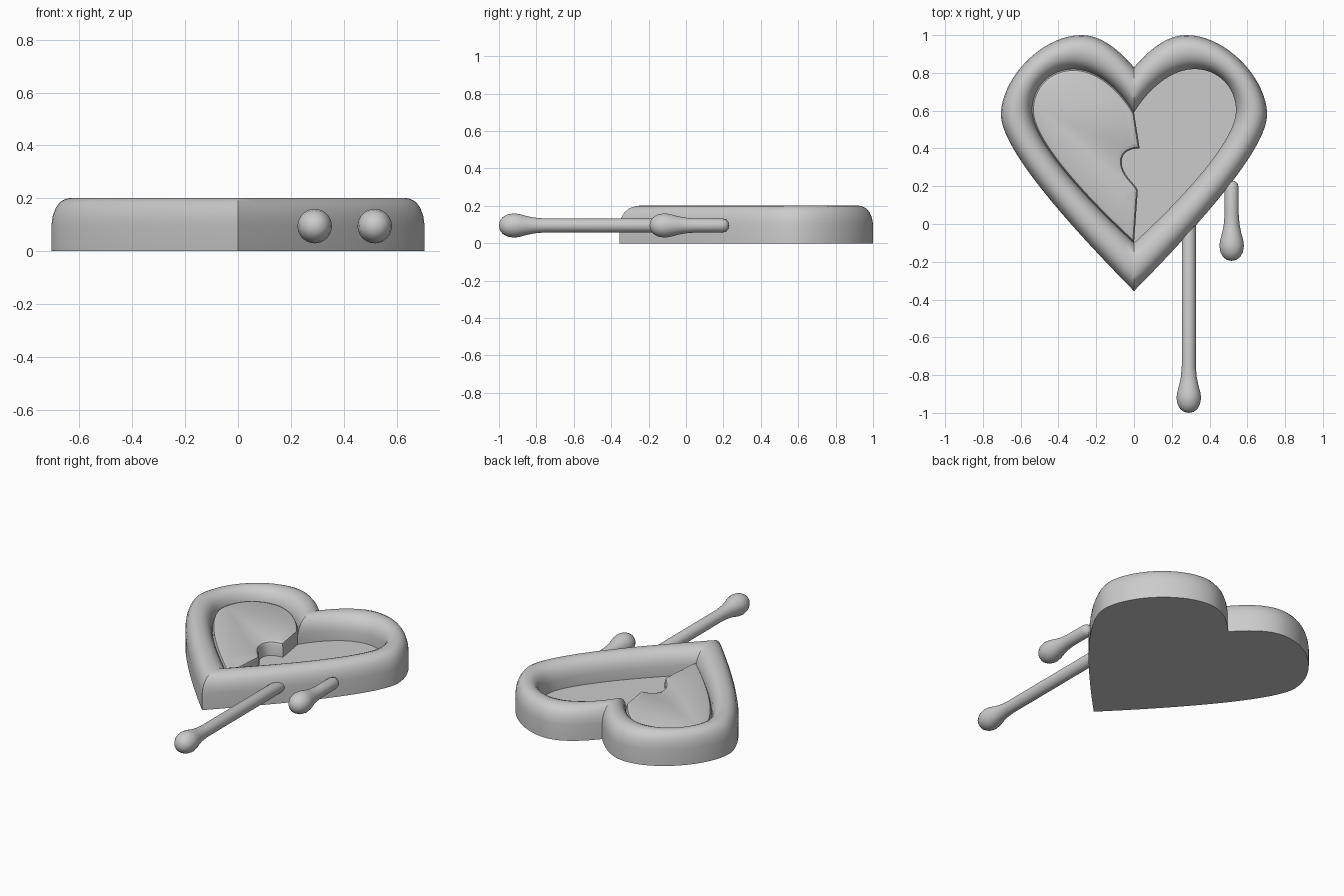
import bpy, bmesh, math
from mathutils import Vector
from mathutils.geometry import interpolate_bezier

cube = bpy.data.objects.get("Cube")
if cube:
    bpy.data.objects.remove(cube, do_unlink=True)

grey = bpy.data.materials.new("plain grey")
grey.use_nodes = True
grey.diffuse_color = (0.6, 0.6, 0.6, 1)
grey.node_tree.nodes["Principled BSDF"].inputs["Base Color"].default_value = (0.6, 0.6, 0.6, 1)


def finish(name, bm, angle=35):
    bmesh.ops.recalc_face_normals(bm, faces=bm.faces)
    mesh = bpy.data.meshes.new(name)
    bm.to_mesh(mesh)
    bm.free()
    obj = bpy.data.objects.new(name, mesh)
    bpy.context.collection.objects.link(obj)
    mesh.materials.append(grey)
    bpy.ops.object.select_all(action='DESELECT')
    obj.select_set(True)
    bpy.context.view_layer.objects.active = obj
    bpy.ops.object.shade_smooth_by_angle(angle=math.radians(angle))
    return obj


def curve(points, steps=18):
    """Chain of cubic segments: knot, handle, handle, knot, ..."""
    pts = [Vector(p) for p in points]
    out = [pts[0]]
    for i in range(0, len(pts) - 1, 3):
        a, ha, hb, b = pts[i:i + 4]
        out += interpolate_bezier(a, ha, hb, b, steps + 1)[1:]
    return [Vector((p.x, p.y)) for p in out]


# Half outlines from the top notch to the bottom tip
outer_half = curve([(0, .83), (.08, .92), (.17, 1), (.28, 1), (.48, 1), (.70, .78),
                    (.705, .58), (.705, .40), (.35, 0), (0, -.355)])
inner_half = curve([(0, .59), (.08, .72), (.2, .82), (.32, .82), (.45, .82), (.54, .72),
                    (.54, .60), (.54, .44), (.25, .13), (0, -.10)])


def mirrored(half):
    return half + [Vector((-p.x, p.y)) for p in half[-2:0:-1]]


# Heart body: rounded rim lofted from the outer to the inner outline
outer, inner = mirrored(outer_half), mirrored(inner_half)
rim = [(0, 0), (0, .1), (.03, .135), (.1, .165), (.2, .187), (.33, .198), (.45, .202),
       (.6, .2), (.74, .19), (.86, .172), (.95, .145), (1, .11), (1, .05)]
bm = bmesh.new()
rows = []
for t, z in rim:
    rows.append([bm.verts.new((*o.lerp(i, t), z)) for o, i in zip(outer, inner)])
count = len(outer)
for low, high in zip(rows, rows[1:]):
    for k in range(count):
        n = (k + 1) % count
        bm.faces.new((low[k], low[n], high[n], high[k]))
bm.faces.new(rows[0])
bm.faces.new(rows[-1])
finish("heart_body", bm)

# Raised half with a jagged break along its right edge
left_edge = [Vector((-p.x, p.y)) for p in inner_half]
bite = curve([(.02, .18), (0, .22), (-.065, .26), (-.065, .33),
              (-.065, .38), (-.02, .40), (.03, .40)], 8)
outline = left_edge + bite
bm = bmesh.new()
base = bm.faces.new([bm.verts.new((p.x, p.y, .045)) for p in outline])
grown = bmesh.ops.extrude_face_region(bm, geom=[base])
top_verts = [v for v in grown["geom"] if isinstance(v, bmesh.types.BMVert)]
bmesh.ops.translate(bm, verts=top_verts, vec=(0, 0, .093))
top_edges = [e for e in bm.edges if all(v.co.z > .1 for v in e.verts)]
bmesh.ops.bevel(bm, geom=top_edges, offset=.025, segments=2, profile=.5,
                affect='EDGES', clamp_overlap=False)
finish("raised_half", bm)


# Drips: lathed rods with a bulb at the front end
def drip(name, x, front, back, sides=32):
    length = back - front
    profile = [(0, 0), (.025, .005), (.045, .02), (.059, .045), (.065, .078), (.061, .11),
               (.050, .15), (.042, .19), (.037, .25), (.037, length - .035),
               (.031, length - .015), (.018, length - .004), (0, length)]
    bm = bmesh.new()
    verts = [bm.verts.new((x + r, front + d, .095)) for r, d in profile]
    edges = [bm.edges.new(pair) for pair in zip(verts, verts[1:])]
    bmesh.ops.spin(bm, geom=verts + edges, cent=(x, 0, .095), axis=(0, 1, 0),
                   angle=math.tau, steps=sides, use_merge=True)
    bmesh.ops.remove_doubles(bm, verts=bm.verts, dist=.0005)
    finish(name, bm, 60)


drip("long_drip", .29, -1, .1)
drip("short_drip", .517, -.195, .23)
